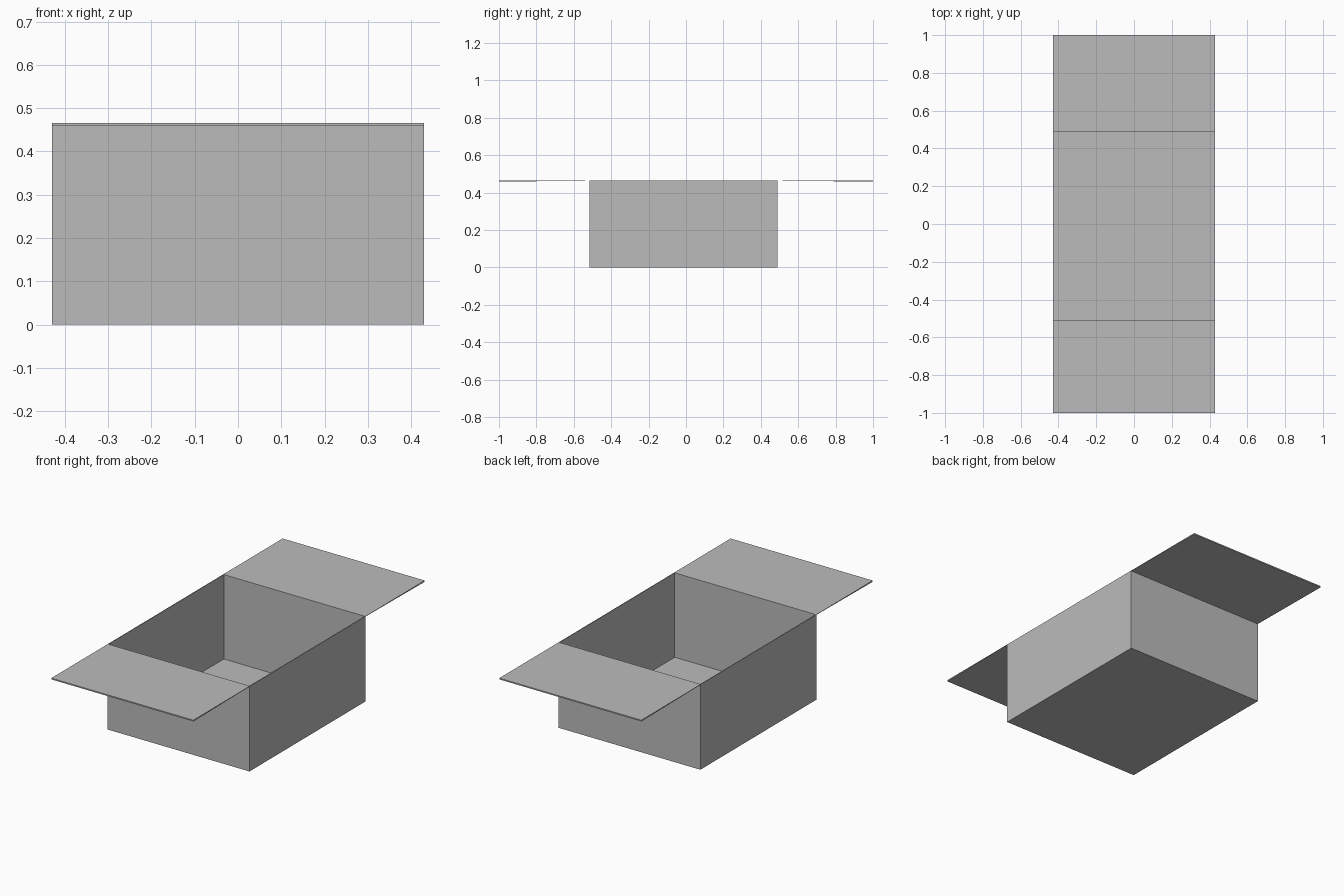
import bpy
import bmesh

if "Cube" in bpy.data.objects:
    bpy.data.objects.remove(bpy.data.objects["Cube"])

X = 0.43                      # half width
FRONT, BACK = -0.515, 0.49    # box ends
H, T = 0.466, 0.007           # height, card thickness

card = bpy.data.materials.new("light_grey_card")
card.use_nodes = True
grey = (0.5, 0.5, 0.5, 1)
card.diffuse_color = grey
card.node_tree.nodes["Principled BSDF"].inputs["Base Color"].default_value = grey


def new_object(name, bm):
    bmesh.ops.recalc_face_normals(bm, faces=bm.faces)
    mesh = bpy.data.meshes.new(name)
    bm.to_mesh(mesh)
    bm.free()
    mesh.materials.append(card)
    obj = bpy.data.objects.new(name, mesh)
    bpy.context.collection.objects.link(obj)
    return obj


def block(bm, y0, y1, z0, z1):
    verts = bmesh.ops.create_cube(bm, size=1)["verts"]
    for v in verts:
        v.co = (v.co.x * 2 * X, y0 + (v.co.y + 0.5) * (y1 - y0),
                z0 + (v.co.z + 0.5) * (z1 - z0))
    return verts


# Open tray: a block without its top, thickened inwards
bm = bmesh.new()
block(bm, FRONT, BACK, 0, H)
bm.faces.ensure_lookup_table()
top = max(bm.faces, key=lambda f: f.calc_center_median().z)
bmesh.ops.delete(bm, geom=[top], context="FACES_ONLY")
tray = new_object("tray", bm)
shell = tray.modifiers.new("card_thickness", "SOLIDIFY")
shell.thickness = 0.004
shell.offset = -1
shell.use_even_offset = True

# Flaps folded flat outwards, thinning towards the hinge
for name, hinge, tip in (("front_flap", FRONT, -1), ("back_flap", BACK, 1)):
    bm = bmesh.new()
    for v in block(bm, min(hinge, tip), max(hinge, tip), H - T, H):
        if abs(v.co.y - hinge) < 1e-4 and v.co.z < H - T / 2:
            v.co.z = H - 0.002
    new_object(name, bm)
